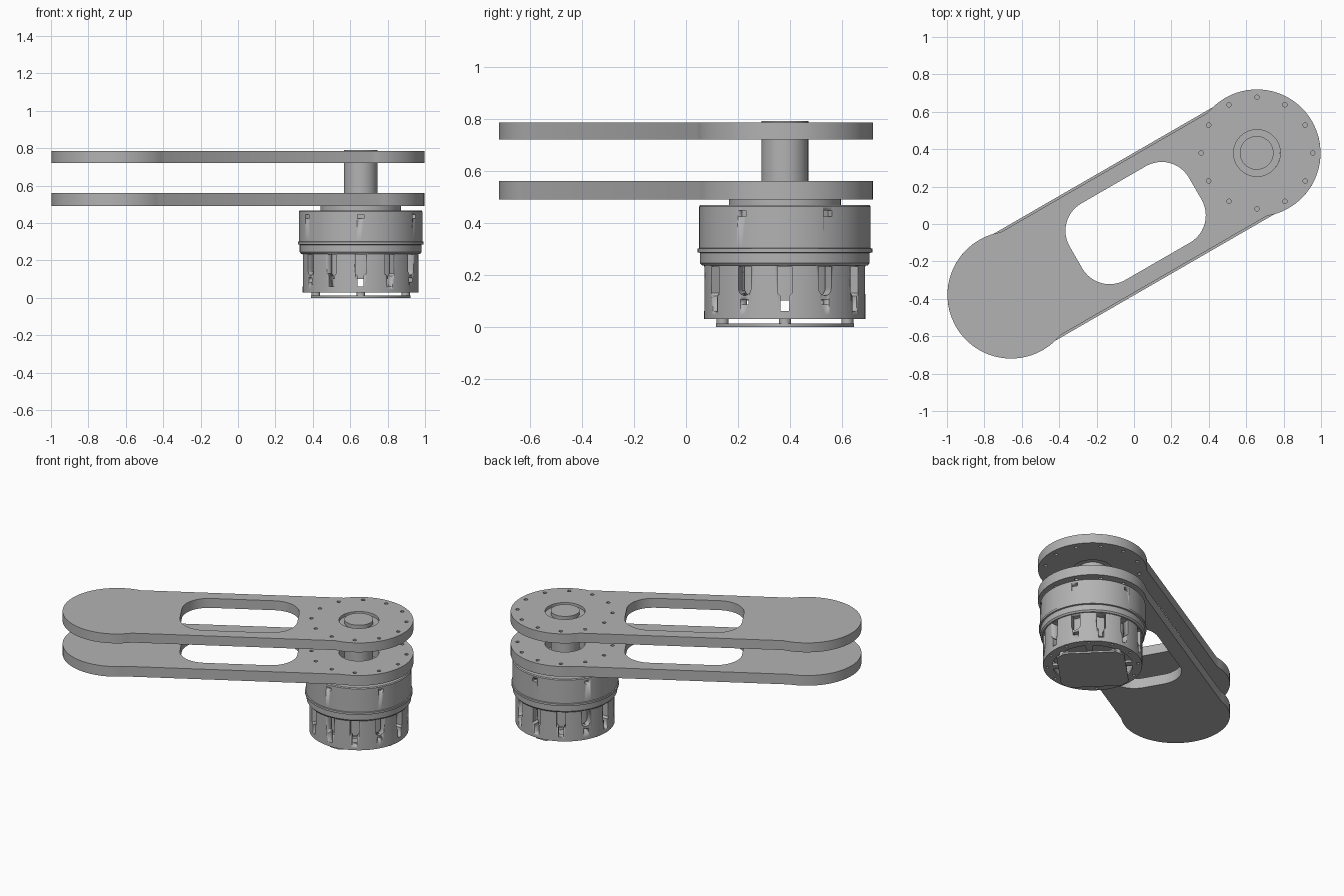
import bpy, bmesh, math
from math import sin, cos, pi, radians
from mathutils import Matrix

cube = bpy.data.objects.get("Cube")
if cube:
    bpy.data.objects.remove(cube, do_unlink=True)

AXIS = (0.656, 0.38)          # drive axis of the arm
TILT = radians(30)            # heading of the arm
HALF = 0.759                  # half distance between the arm's end centres

metal = bpy.data.materials.new("machined_grey")
metal.use_nodes = True
GREY = (0.45, 0.45, 0.45, 1)
metal.diffuse_color = GREY
metal.node_tree.nodes["Principled BSDF"].inputs["Base Color"].default_value = GREY


def add(name, mesh, smooth=True):
    ob = bpy.data.objects.new(name, mesh)
    bpy.context.collection.objects.link(ob)
    mesh.materials.clear()
    mesh.materials.append(metal)
    if smooth:
        bpy.ops.object.select_all(action='DESELECT')
        ob.select_set(True)
        bpy.context.view_layer.objects.active = ob
        bpy.ops.object.shade_smooth_by_angle(angle=radians(30))
    return ob


def arc(cx, cy, r, a0, a1, n):
    return [(cx + r * cos(a0 + (a1 - a0) * i / n), cy + r * sin(a0 + (a1 - a0) * i / n))
            for i in range(n + 1)]


def circle(cx, cy, r, n=48):
    return arc(cx, cy, r, 0, 2 * pi, n)[:-1]


def ring_of(cx, cy, r, count, hole, start=0, n=12):
    return [circle(*p, hole, n) for p in arc(cx, cy, r, start, start + 2 * pi, count)[:-1]]


def sheet(outlines, z0, z1):
    """Solid sheet: first outline is the border, the rest are holes."""
    cu = bpy.data.curves.new("outline", 'CURVE')
    cu.dimensions, cu.fill_mode, cu.extrude = '2D', 'BOTH', (z1 - z0) / 2
    for pts in outlines:
        sp = cu.splines.new('POLY')
        sp.points.add(len(pts) - 1)
        for p, (x, y) in zip(sp.points, pts):
            p.co = (x, y, 0, 1)
        sp.use_cyclic_u = True
    tmp = bpy.data.objects.new("outline", cu)
    bpy.context.collection.objects.link(tmp)
    bpy.context.view_layer.update()
    mesh = bpy.data.meshes.new_from_object(tmp.evaluated_get(
        bpy.context.evaluated_depsgraph_get()))
    bpy.data.objects.remove(tmp, do_unlink=True)
    bm = bmesh.new()
    bm.from_mesh(mesh)
    bmesh.ops.translate(bm, verts=bm.verts, vec=(0, 0, (z0 + z1) / 2))
    bmesh.ops.remove_doubles(bm, verts=bm.verts, dist=1e-5)
    bmesh.ops.recalc_face_normals(bm, faces=bm.faces)
    bm.to_mesh(mesh)
    bm.free()
    return mesh


def lathe(name, profile, n=96):
    """Closed (radius, z) profile turned about the drive axis."""
    bm = bmesh.new()
    rings = [[bm.verts.new((*p, z)) for p in circle(*AXIS, r, n)] for r, z in profile]
    for a, b in zip(rings, rings[1:] + rings[:1]):
        for i in range(n):
            j = (i + 1) % n
            bm.faces.new((a[i], a[j], b[j], b[i]))
    bmesh.ops.recalc_face_normals(bm, faces=bm.faces)
    mesh = bpy.data.meshes.new(name)
    bm.to_mesh(mesh)
    bm.free()
    return add(name, mesh)


def cylinder(name, r, z0, z1, n=64, at=AXIS):
    return add(name, sheet([circle(*at, r, n)], z0, z1))


def cut_around(target, cuts, r0, r1):
    """Cut (outline, angles) windows through the wall between two radii."""
    bm = bmesh.new()
    for outline, angles in cuts:
        mesh = sheet([outline], r0, r1)
        for a in angles:
            part = mesh.copy()
            part.transform(Matrix.Translation((*AXIS, 0))
                           @ Matrix.Rotation(radians(a + 90), 4, 'Z')
                           @ Matrix.Rotation(pi / 2, 4, 'X'))
            bm.from_mesh(part)
    mesh = bpy.data.meshes.new("cutter")
    bm.to_mesh(mesh)
    bm.free()
    cutter = add(target.name + "_cutter", mesh, False)
    cutter.hide_render = True
    cutter.hide_viewport = True
    mod = target.modifiers.new("windows", 'BOOLEAN')
    mod.object, mod.solver = cutter, 'EXACT'


def box(w, z0, z1):
    return [(-w, z0), (w, z0), (w, z1), (-w, z1)]


# Arm plates: round ends, slightly waisted sides, one large window
def arm_plate(name, z0, z1, waist, bore):
    k = pi - math.asin(waist / 0.34)
    border = arc(HALF, 0, 0.34, -k, k, 48) + arc(-HALF, 0, 0.34, pi - k, pi + k, 48)
    window = []
    for i, (sx, sy) in enumerate([(1, 1), (-1, 1), (-1, -1), (1, -1)]):
        window += arc(0.01 + sx * 0.2, sy * 0.068, 0.168, i * pi / 2, (i + 1) * pi / 2, 12)
    holes = ring_of(HALF, 0, 0.298, 12, 0.012)
    mesh = sheet([border, window, circle(HALF, 0, bore)] + holes, z0, z1)
    mesh.transform(Matrix.Rotation(TILT, 4, 'Z'))
    return add(name, mesh)


arm_plate("upper_arm_plate", 0.72, 0.785, 0.318, 0.125)
arm_plate("lower_arm_plate", 0.49, 0.56, 0.33, 0.125)

# Shaft and collars
cylinder("shaft", 0.09, 0.47, 0.79)
lathe("upper_collar", [(0.08, 0.725), (0.126, 0.725), (0.126, 0.765), (0.08, 0.765)], 64)
cylinder("output_flange", 0.215, 0.468, 0.491)

# Upper drum with its raised band
drum = lathe("upper_drum", [(0.05, 0.24), (0.318, 0.235), (0.326, 0.245), (0.326, 0.284),
                            (0.336, 0.286), (0.336, 0.3), (0.33, 0.302), (0.33, 0.462),
                            (0.325, 0.468), (0.05, 0.468)])
cut_around(drum, [(box(0.018, 0.424, 0.446), range(30, 390, 60))], 0.3, 0.36)

# Lower drum: keyhole slots, plain slots and small ports
case = lathe("lower_drum", [(0.262, 0.045), (0.31, 0.045), (0.31, 0.237), (0.262, 0.237)])
plain = [(0.028, 0.232), (-0.028, 0.232)] + arc(0, 0.148, 0.028, pi, 2 * pi, 10)
keyhole = [(0.028, 0.232), (-0.028, 0.232), (-0.028, 0.13), (-0.016, 0.118),
           (-0.016, 0.06), (0.016, 0.06), (0.016, 0.118), (0.028, 0.13)]
corner_angles = [30, 150, 210, 330]
others = [a for a in range(0, 360, 30) if a not in corner_angles]
cut_around(case, [(plain, corner_angles), (box(0.017, 0.085, 0.105), corner_angles),
                  (keyhole, others)], 0.24, 0.34)
cylinder("stator_core", 0.25, 0.1, 0.238)

# Spoked base ring
sectors = []
for i in range(8):
    a = i * pi / 4 + 0.1
    b = a + pi / 4 - 0.2
    sectors.append(arc(*AXIS, 0.25, a, b, 8) + arc(*AXIS, 0.14, b, a, 8))
add("base_ring", sheet([circle(*AXIS, 0.31, 96)] + sectors
                       + ring_of(*AXIS, 0.285, 12, 0.01, pi / 12), 0.03, 0.045))

# Square cover plate with clipped corners, held by standoffs
cover = []
for i in range(4):
    for off in (-0.035, 0.035):
        a = i * pi / 2 + math.atan2(off, 0.265)
        r = math.hypot(0.265, off)
        cover.append((AXIS[0] + r * cos(a), AXIS[1] + r * sin(a)))
add("cover_plate", sheet([cover], 0, 0.012), False)
for i, p in enumerate(arc(*AXIS, 0.24, 0, 1.5 * pi, 3)):
    cylinder(f"standoff_{i + 1}", 0.023, 0.008, 0.034, 20, p)
